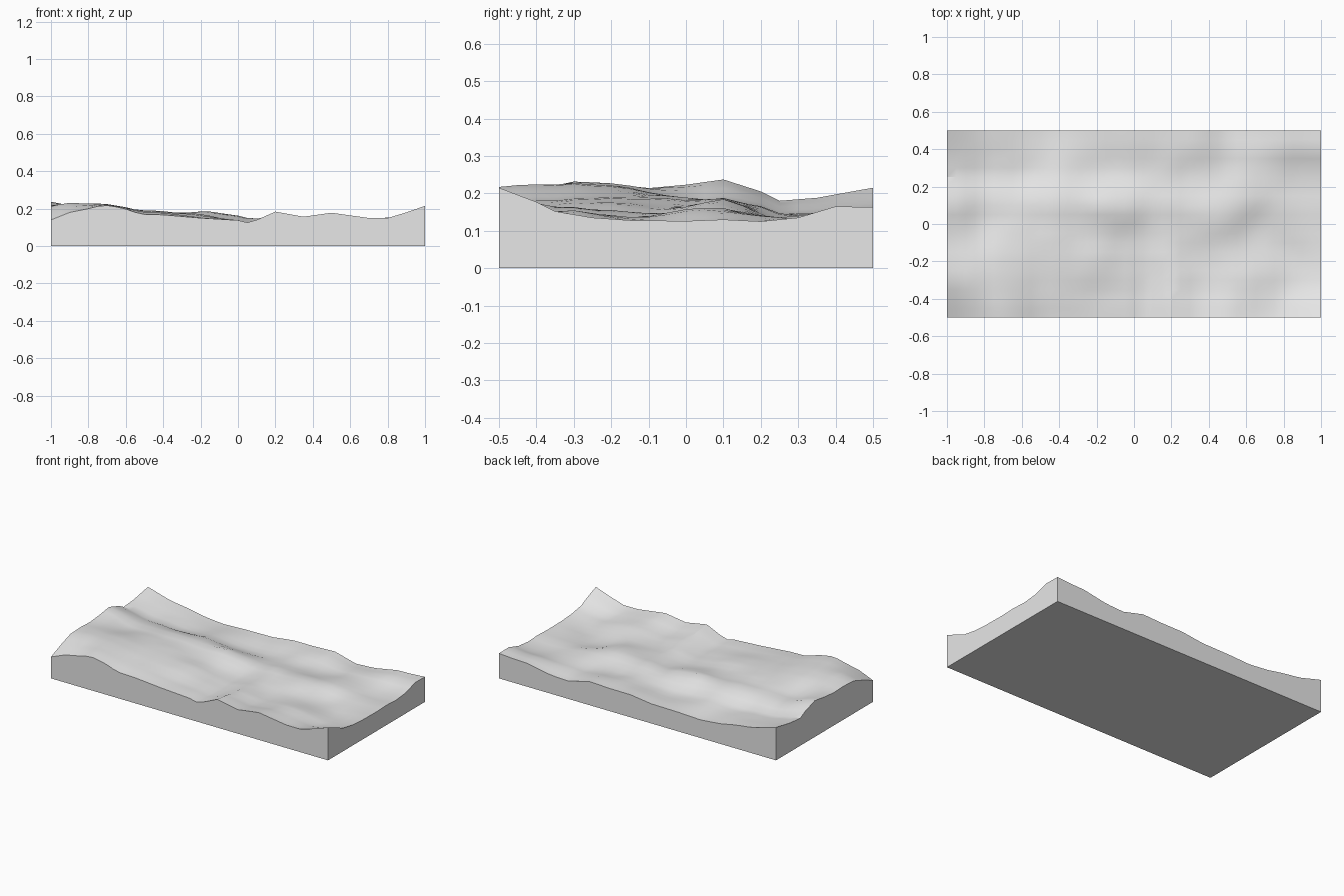
import bpy
import bmesh
from math import exp
from mathutils import Vector, noise

if "Cube" in bpy.data.objects:
    bpy.data.objects.remove(bpy.data.objects["Cube"])

# Rim profiles as (position, height) along each side of the slab
FRONT = [(-1, .14), (-.9, .18), (-.8, .2), (-.72, .22), (-.62, .205), (-.52, .17),
         (-.4, .167), (-.2, .15), (0, .138), (.05, .126), (.1, .14), (.2, .184),
         (.35, .157), (.5, .178), (.7, .15), (.8, .15), (.9, .18), (1, .215)]
BACK = [(-1, .215), (-.83, .168), (-.72, .155), (-.6, .132), (-.46, .118), (-.3, .125),
        (-.1, .128), (.05, .147), (.2, .148), (.35, .154), (.5, .116), (.63, .122),
        (.8, .153), (.9, .156), (1, .163)]
LEFT = [(-.5, .14), (-.4, .18), (-.3, .213), (-.2, .218), (-.1, .214), (0, .223),
        (.1, .237), (.2, .205), (.25, .18), (.35, .188), (.5, .215)]
RIGHT = [(-.5, .215), (-.4, .177), (-.35, .152), (-.25, .135), (-.15, .128), (0, .126),
         (.1, .13), (.2, .125), (.3, .135), (.4, .165), (.5, .163)]

# Hills and hollows as (x, y, radius, height)
BUMPS = [(-.7, -.3, .15, -.025), (-.8, .05, .16, -.05), (-.45, -.1, .16, .025),
         (-.12, .1, .15, .04), (-.2, -.18, .12, .02), (.45, .02, .14, .035),
         (.65, -.3, .17, .045), (.6, .22, .18, .048), (-.4, .25, .18, .04),
         (.85, 0, .15, .015), (.15, .25, .15, .015)]


def profile(points, t):
    for (a, za), (b, zb) in zip(points, points[1:]):
        if t <= b:
            return za + (zb - za) * (t - a) / (b - a)
    return points[-1][1]


def mix(a, b, t):
    return a + (b - a) * t


def height(x, y):
    # Blend the four rims, then add relief that fades out at the rim
    u, v = (x + 1) / 2, y + .5
    z = mix(profile(FRONT, x), profile(BACK, x), v)
    z += mix(profile(LEFT, y), profile(RIGHT, y), u)
    z -= mix(mix(FRONT[0][1], FRONT[-1][1], u), mix(BACK[0][1], BACK[-1][1], u), v)
    relief = .006 * noise.noise(Vector((x * 7, y * 9, 3)))
    for bx, by, r, h in BUMPS:
        relief += h * exp(-((x - bx) ** 2 + (y - by) ** 2) / r ** 2)
    return z + relief * (1 - x ** 8) * (1 - (2 * y) ** 4)


# Ground surface, with walls dropped from its rim and a flat base
bm = bmesh.new()
bmesh.ops.create_grid(bm, x_segments=40, y_segments=20, size=1)
for vert in bm.verts:
    vert.co.y /= 2
    vert.co.z = height(vert.co.x, vert.co.y)
rim = [e for e in bm.edges if e.is_boundary]
walls = bmesh.ops.extrude_edge_only(bm, edges=rim)["geom"]
for vert in walls:
    if isinstance(vert, bmesh.types.BMVert):
        vert.co.z = 0
bmesh.ops.edgeloop_fill(bm, edges=[e for e in bm.edges if e.is_boundary])
bmesh.ops.recalc_face_normals(bm, faces=bm.faces)

mesh = bpy.data.meshes.new("terrain_slab")
bm.to_mesh(mesh)
bm.free()
slab = bpy.data.objects.new("terrain_slab", mesh)
bpy.context.collection.objects.link(slab)

# Plain grey finish
grey = bpy.data.materials.new("light_grey")
grey.use_nodes = True
grey.diffuse_color = (.8, .8, .8, 1)
grey.node_tree.nodes["Principled BSDF"].inputs["Base Color"].default_value = (.8, .8, .8, 1)
mesh.materials.append(grey)

bpy.ops.object.select_all(action="DESELECT")
slab.select_set(True)
bpy.context.view_layer.objects.active = slab
bpy.ops.object.shade_smooth_by_angle()
